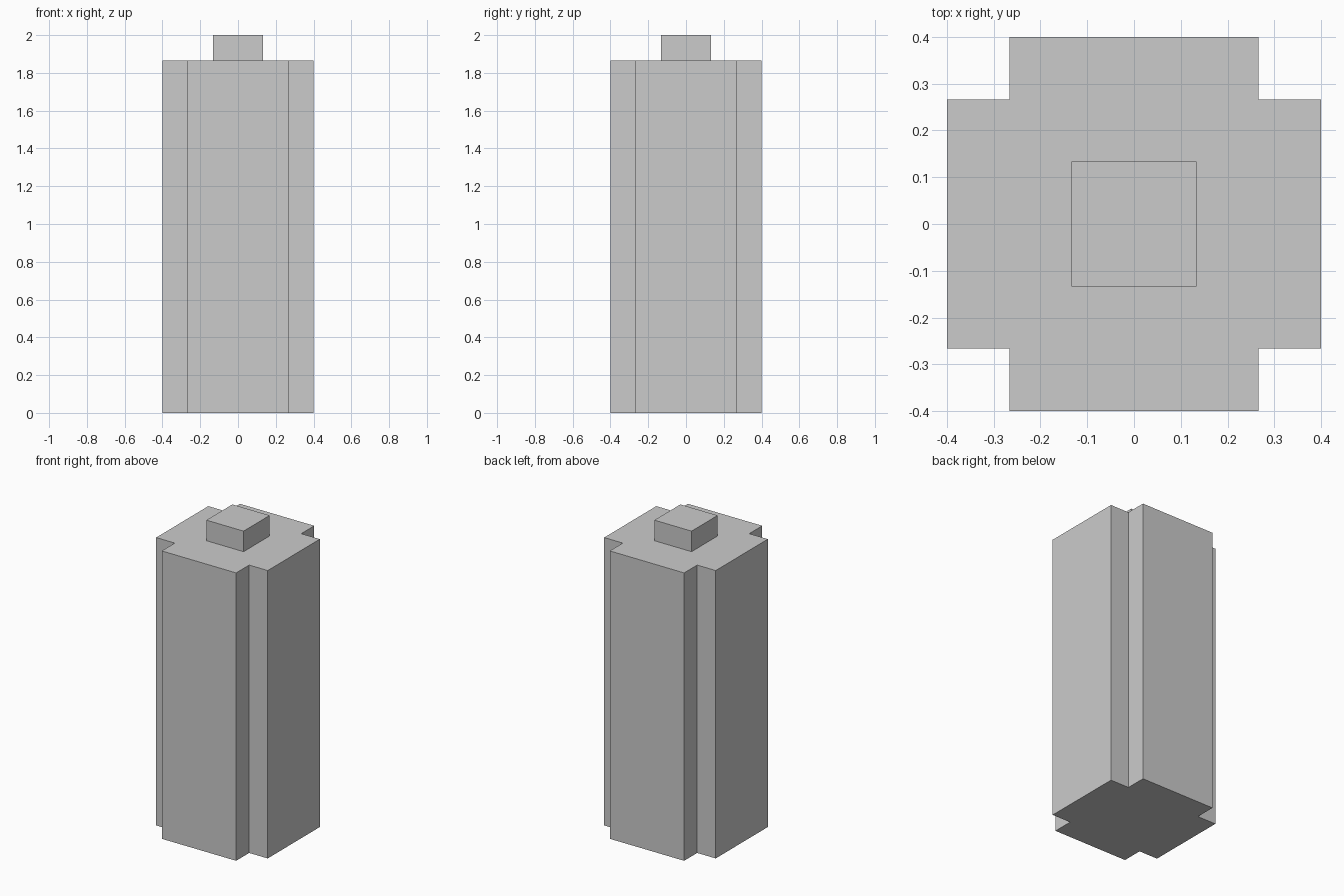
import bpy
import bmesh

if "Cube" in bpy.data.objects:
    bpy.data.objects.remove(bpy.data.objects["Cube"])

U = 2 / 15  # grid unit of the blocky design


def prism(name, outline, z0, z1):
    """Extrude a closed outline upward from z0 to z1."""
    bm = bmesh.new()
    face = bm.faces.new([bm.verts.new((x, y, z0)) for x, y in outline])
    geom = bmesh.ops.extrude_face_region(bm, geom=[face], use_keep_orig=True)["geom"]
    verts = [g for g in geom if isinstance(g, bmesh.types.BMVert)]
    bmesh.ops.translate(bm, verts=verts, vec=(0, 0, z1 - z0))
    bmesh.ops.recalc_face_normals(bm, faces=bm.faces)
    mesh = bpy.data.meshes.new(name)
    bm.to_mesh(mesh)
    bm.free()
    obj = bpy.data.objects.new(name, mesh)
    bpy.context.collection.objects.link(obj)
    return obj


def four_fold(points):
    """Repeat a corner profile around z in quarter turns."""
    outline = []
    for _ in range(4):
        outline += points
        points = [(-y, x) for x, y in points]
    return outline


# Battery body: square column with notched corners
prism("battery_body", four_fold([(3 * U, 2 * U), (2 * U, 2 * U), (2 * U, 3 * U)]), 0, 14 * U)

# Square terminal on top
prism("top_terminal", four_fold([(U, U)]), 14 * U, 15 * U)
